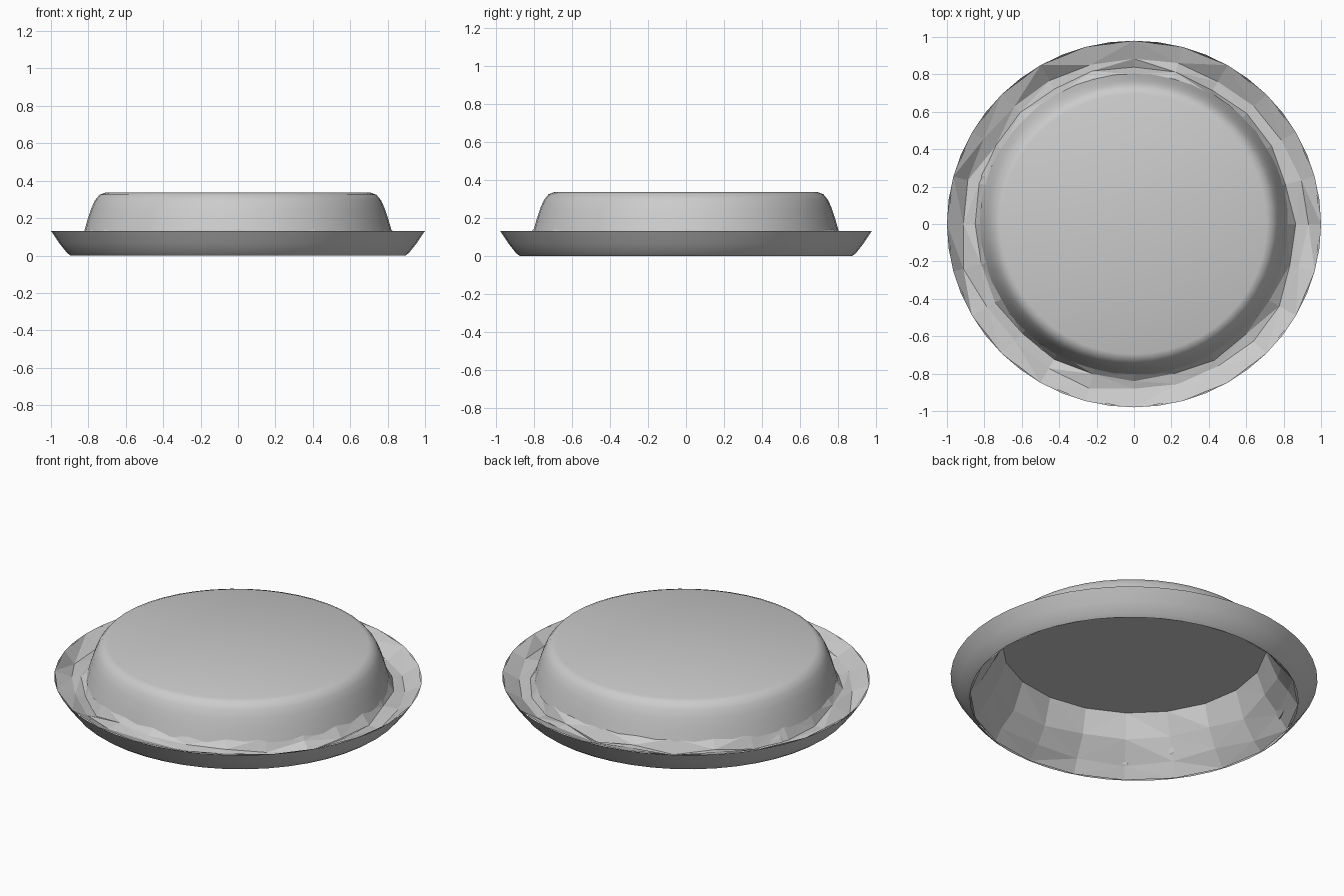
import bpy, bmesh, math, random

if "Cube" in bpy.data.objects:
    bpy.data.objects.remove(bpy.data.objects["Cube"])

random.seed(4)
DEPTH = 0.98  # slightly shorter front to back


def lathe(name, profile, sides, cap=False, smooth=None):
    """Spin (radius, z, radius jitter, z jitter) points round the z axis."""
    bm = bmesh.new()
    rings = []
    for r, z, jr, jz in profile:
        ring = []
        for i in range(sides):
            a = 2 * math.pi * i / sides
            rr = r + random.uniform(-jr, jr)
            zz = z + random.uniform(-jz, jz)
            ring.append(bm.verts.new((rr * math.cos(a), rr * math.sin(a) * DEPTH, zz)))
        rings.append(ring)
    for lo, hi in zip(rings, rings[1:]):
        for i in range(sides):
            j = (i + 1) % sides
            bm.faces.new((lo[i], lo[j], hi[j], hi[i]))
    if cap:
        bm.faces.new(rings[-1])
    # Chipped quads become flat triangles
    if any(p[2] for p in profile):
        bmesh.ops.triangulate(bm, faces=[f for f in bm.faces if len(f.verts) == 4])
    mesh = bpy.data.meshes.new(name)
    bm.to_mesh(mesh)
    bm.free()
    obj = bpy.data.objects.new(name, mesh)
    bpy.context.collection.objects.link(obj)
    if smooth:
        bpy.context.view_layer.objects.active = obj
        obj.select_set(True)
        bpy.ops.object.shade_smooth_by_angle(angle=math.radians(smooth))
        obj.select_set(False)
    return obj


# Flared outer rim
lathe("flared_rim", [(0.895, 0.0, 0, 0), (0.915, 0.015, 0, 0),
                     (0.955, 0.065, 0, 0), (1.0, 0.132, 0, 0)], 48, smooth=30)

# Rough channel between rim and raised centre
lathe("rough_channel", [(0.815, 0.145, 0, 0), (0.85, 0.09, 0.015, 0.025),
                        (0.92, 0.08, 0.025, 0.025), (1.0, 0.132, 0, 0)], 24)

# Raised flat-topped centre
lathe("raised_centre", [(0.825, 0.12, 0, 0), (0.805, 0.19, 0, 0), (0.785, 0.25, 0, 0),
                        (0.765, 0.295, 0, 0), (0.74, 0.325, 0, 0), (0.71, 0.336, 0, 0)],
      48, cap=True, smooth=35)

# Coarse faceted hollow underneath, with a flat ceiling
lathe("hollow_wall", [(0.895, 0.003, 0, 0), (0.84, 0.07, 0.02, 0.02),
                      (0.775, 0.18, 0.02, 0.03), (0.72, 0.322, 0, 0)], 20)
lathe("hollow_ceiling", [(0.74, 0.322, 0, 0), (0.70, 0.322, 0, 0)], 40, cap=True)
